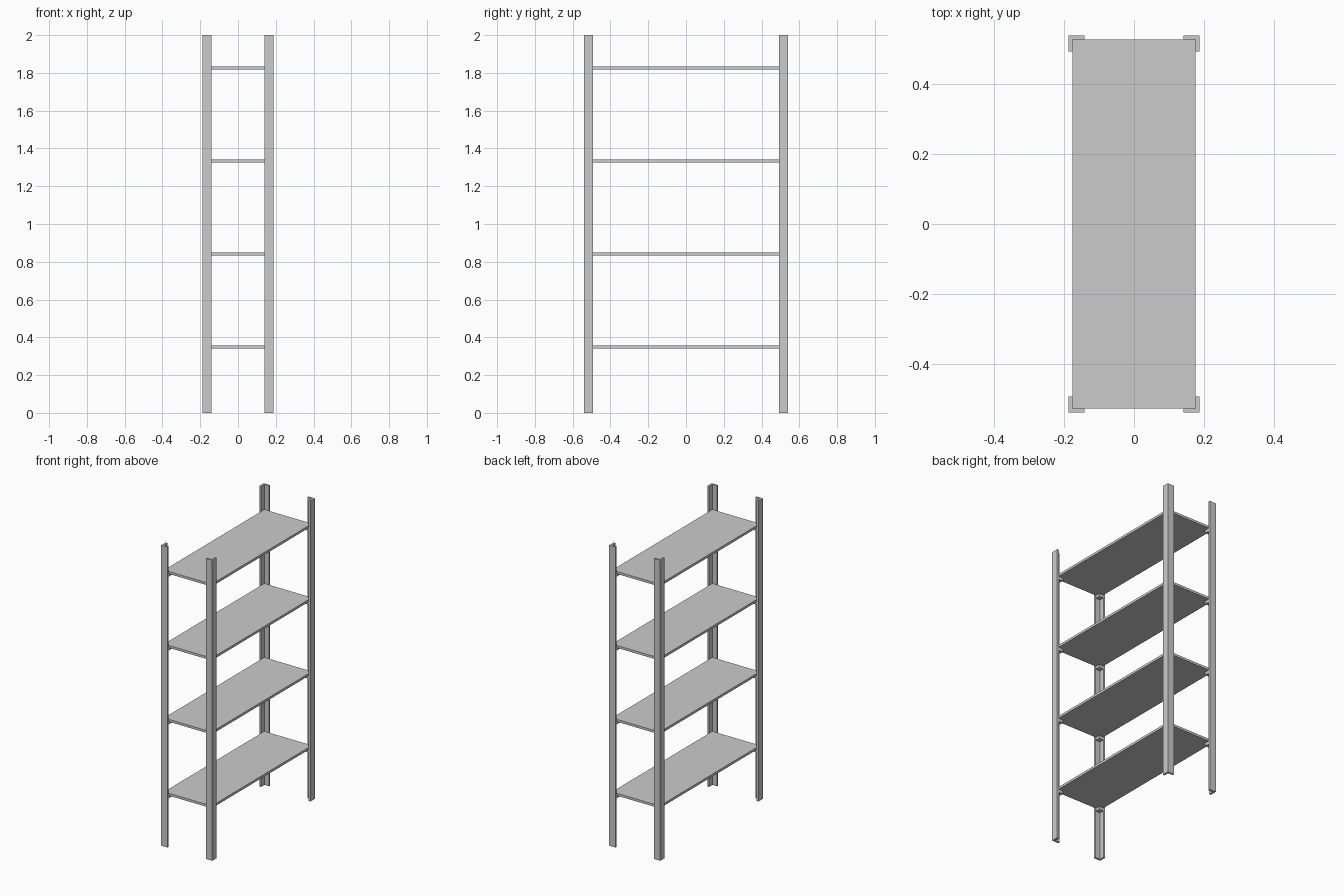
import bpy, bmesh

if "Cube" in bpy.data.objects:
    bpy.data.objects.remove(bpy.data.objects["Cube"])

X, Y, H = 0.188, 0.54, 2.0      # outer half-width, half-length, height
ARM, T = 0.047, 0.0125          # angle-profile arm length and thickness
SHELF_T = 0.016
SHELF_TOPS = [0.357 + 0.492 * i for i in range(4)]


def prism(name, profile, z0, z1):
    """Extrude a flat outline from z0 up to z1."""
    bm = bmesh.new()
    face = bm.faces.new([bm.verts.new((x, y, z0)) for x, y in profile])
    ext = bmesh.ops.extrude_face_region(bm, geom=[face])
    top = [v for v in ext["geom"] if isinstance(v, bmesh.types.BMVert)]
    bmesh.ops.translate(bm, verts=top, vec=(0, 0, z1 - z0))
    bmesh.ops.recalc_face_normals(bm, faces=bm.faces)
    mesh = bpy.data.meshes.new(name)
    bm.to_mesh(mesh)
    bm.free()
    obj = bpy.data.objects.new(name, mesh)
    bpy.context.collection.objects.link(obj)
    return obj


def rect(x0, x1, y0, y1):
    return [(x0, y0), (x1, y0), (x1, y1), (x0, y1)]


# L-section corner profile, measured inward from the outer corner
angle = [(0, 0), (ARM, 0), (ARM, T), (T, T), (T, ARM), (0, ARM)]

for sx, side in ((-1, "left"), (1, "right")):
    for sy, end in ((-1, "front"), (1, "back")):
        # Upright post
        prism(f"{end}_{side}_post",
              [(sx * (X - a), sy * (Y - b)) for a, b in angle], 0, H)
        # Small support blocks tucked inside the post under each shelf
        for i, top in enumerate(SHELF_TOPS):
            z = top - SHELF_T
            prism(f"{end}_{side}_support_{i + 1}",
                  rect(sx * (X - T), sx * (X - ARM + 0.002),
                       sy * (Y - T), sy * (Y - ARM + 0.002)), z - 0.02, z)

# Shelf boards
for i, top in enumerate(SHELF_TOPS):
    prism(f"shelf_{i + 1}", rect(-X + T, X - T, -Y + T, Y - T),
          top - SHELF_T, top)
